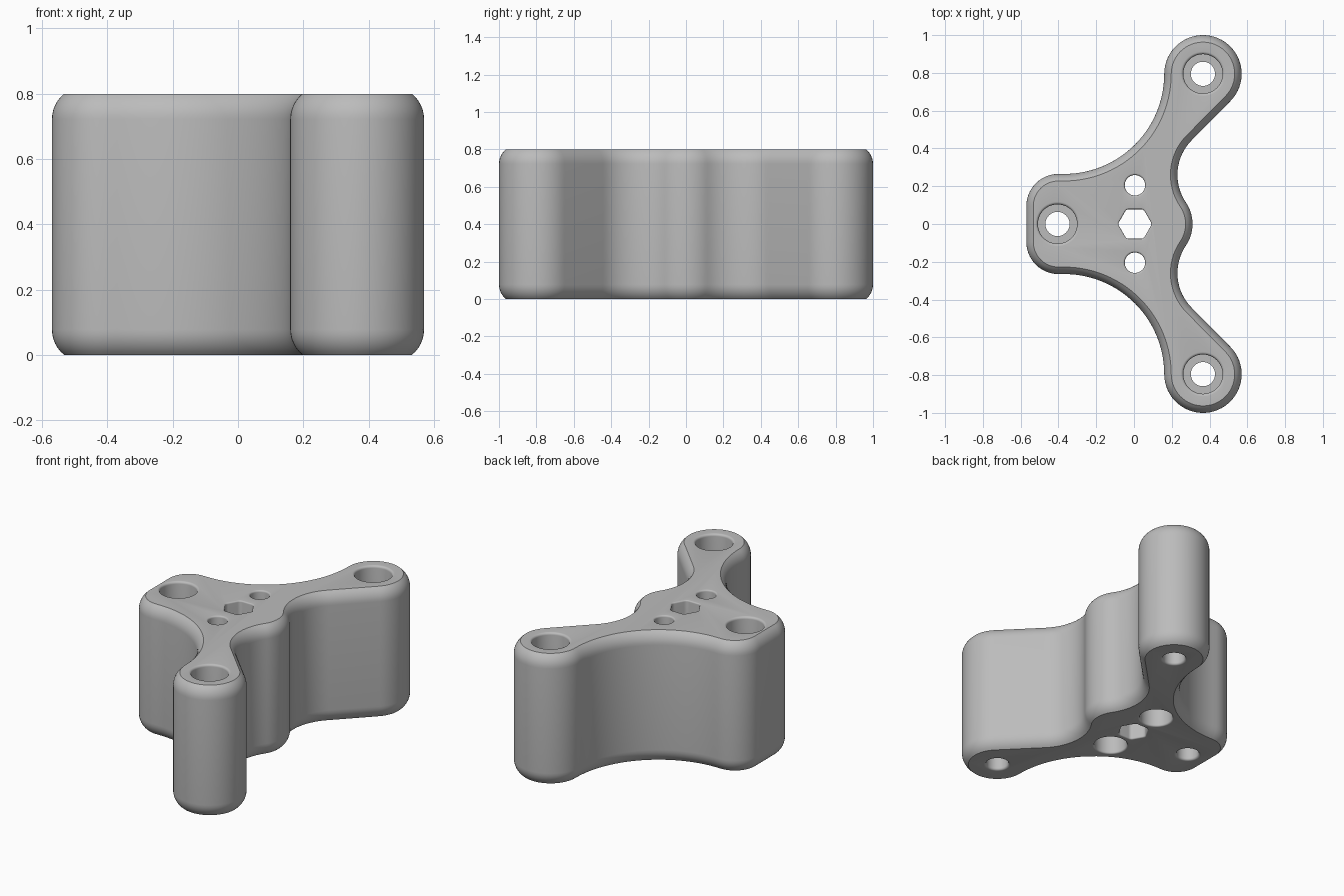
import bpy, bmesh
from math import sin, cos, radians, pi

cube = bpy.data.objects.get("Cube")
if cube:
    bpy.data.objects.remove(cube)

H = 0.8          # block height
ROUND = 0.1      # edge rounding radius
SWEEP = 51       # degrees covered by the rounded edge

grey = bpy.data.materials.new("plain grey")
grey.use_nodes = True
grey.diffuse_color = (0.5, 0.5, 0.5, 1)
grey.node_tree.nodes["Principled BSDF"].inputs["Base Color"].default_value = (0.5, 0.5, 0.5, 1)


def loft(name, rings):
    """Closed solid through a stack of (outline, z) rings."""
    bm = bmesh.new()
    loops = [[bm.verts.new((x, y, z)) for x, y in pts] for pts, z in rings]
    n = len(loops[0])
    for a, b in zip(loops, loops[1:]):
        for i in range(n):
            j = (i + 1) % n
            bm.faces.new((a[i], a[j], b[j], b[i]))
    bm.faces.new(loops[0][::-1])
    bm.faces.new(loops[-1])
    bmesh.ops.remove_doubles(bm, verts=bm.verts[:], dist=0.0005)
    bmesh.ops.recalc_face_normals(bm, faces=bm.faces[:])
    mesh = bpy.data.meshes.new(name)
    bm.to_mesh(mesh)
    bm.free()
    mesh.materials.append(grey)
    obj = bpy.data.objects.new(name, mesh)
    bpy.context.scene.collection.objects.link(obj)
    return obj


def arc(cx, cy, r, start, end, n):
    angles = [radians(start + (end - start) * i / n) for i in range(n + 1)]
    return [(cx + r * cos(a), cy + r * sin(a)) for a in angles]


def outline(d):
    """Three-armed outline, moved inward by d."""
    half = (arc(0.1075, 0, 0.2025 - d, 0, 34.2, 8)          # middle bump
            + arc(0.49, 0.26, 0.26 + d, 214.2, 135, 16)     # hollow
            + arc(0.365, 0.795, 0.205 - d, -45, 180, 36)    # arm tip
            + arc(-0.37, 0.795, 0.53 + d, 0, -90, 28)       # wide side curve
            + arc(-0.40, 0.095, 0.17 - d, 90, 180, 14))     # blunt arm corner
    return half + [(x, -y) for x, y in half[:0:-1]]


def circle(x, y, r):
    return arc(x, y, r, 0, 360, 48)[:-1]


def hexagon(x, y, r):
    """Hexagon of flat half-width r with softened corners."""
    pts = []
    for i in range(72):
        a = 2 * pi * i / 72
        off = (a % (pi / 3)) - pi / 6
        rad = min(r / cos(off), r * 1.11)
        pts.append((x + rad * cos(a), y + rad * sin(a)))
    return pts


# Body with rounded top and bottom edges
lower = []
for i in range(7):
    t = radians(SWEEP * (1 - i / 6))
    lower.append((ROUND * (1 - cos(t)), ROUND * (sin(radians(SWEEP)) - sin(t))))
levels = lower + [(d, H - z) for d, z in reversed(lower)]
body = loft("three_arm_block", [(outline(d), z) for d, z in levels])


def cut(shape, x, y, profile):
    """Subtract a hole given as (radius, z) steps from bottom to top."""
    cutter = loft("hole_cutter", [(shape(x, y, r), z) for r, z in profile])
    cutter.hide_render = True
    mod = body.modifiers.new("hole", 'BOOLEAN')
    mod.operation = 'DIFFERENCE'
    mod.solver = 'EXACT'
    mod.object = cutter
    return cutter


def flare(r, lip):
    """Rounded rim steps, widest first, as (radius, depth)."""
    return [(r + lip * (1 - sin(a)), lip * (1 - cos(a)))
            for a in (radians(18 * i) for i in range(6))]


def hole(r_low, r_high, step, lip):
    bottom, top = flare(r_low, lip), flare(r_high, lip)
    return ([(bottom[0][0], -0.05)] + bottom
            + [(r_low, step), (r_high, step)]
            + [(r, H - z) for r, z in reversed(top)] + [(top[0][0], H + 0.05)])


cutters = []
# Stepped mounting holes at the arm ends, wide side up
for x, y in ((0.365, 0.795), (0.365, -0.795), (-0.405, 0)):
    cutters.append(cut(circle, x, y, hole(0.064, 0.104, 0.3, 0.014)))
# Stepped holes beside the centre, wide side down
for y in (0.205, -0.205):
    cutters.append(cut(circle, 0.005, y, hole(0.095, 0.054, 0.5, 0.01)))
# Six-sided centre hole
cutters.append(cut(hexagon, 0.005, 0, hole(0.078, 0.078, 0.4, 0.008)))

# Bake the holes into the body and drop the cutters
graph = bpy.context.evaluated_depsgraph_get()
baked = bpy.data.meshes.new_from_object(body.evaluated_get(graph))
body.modifiers.clear()
body.data = baked
for c in cutters:
    bpy.data.objects.remove(c)

# Smooth curves, sharp rims
for o in bpy.context.selected_objects:
    o.select_set(False)
body.select_set(True)
bpy.context.view_layer.objects.active = body
bpy.ops.object.shade_smooth_by_angle(angle=radians(30))
